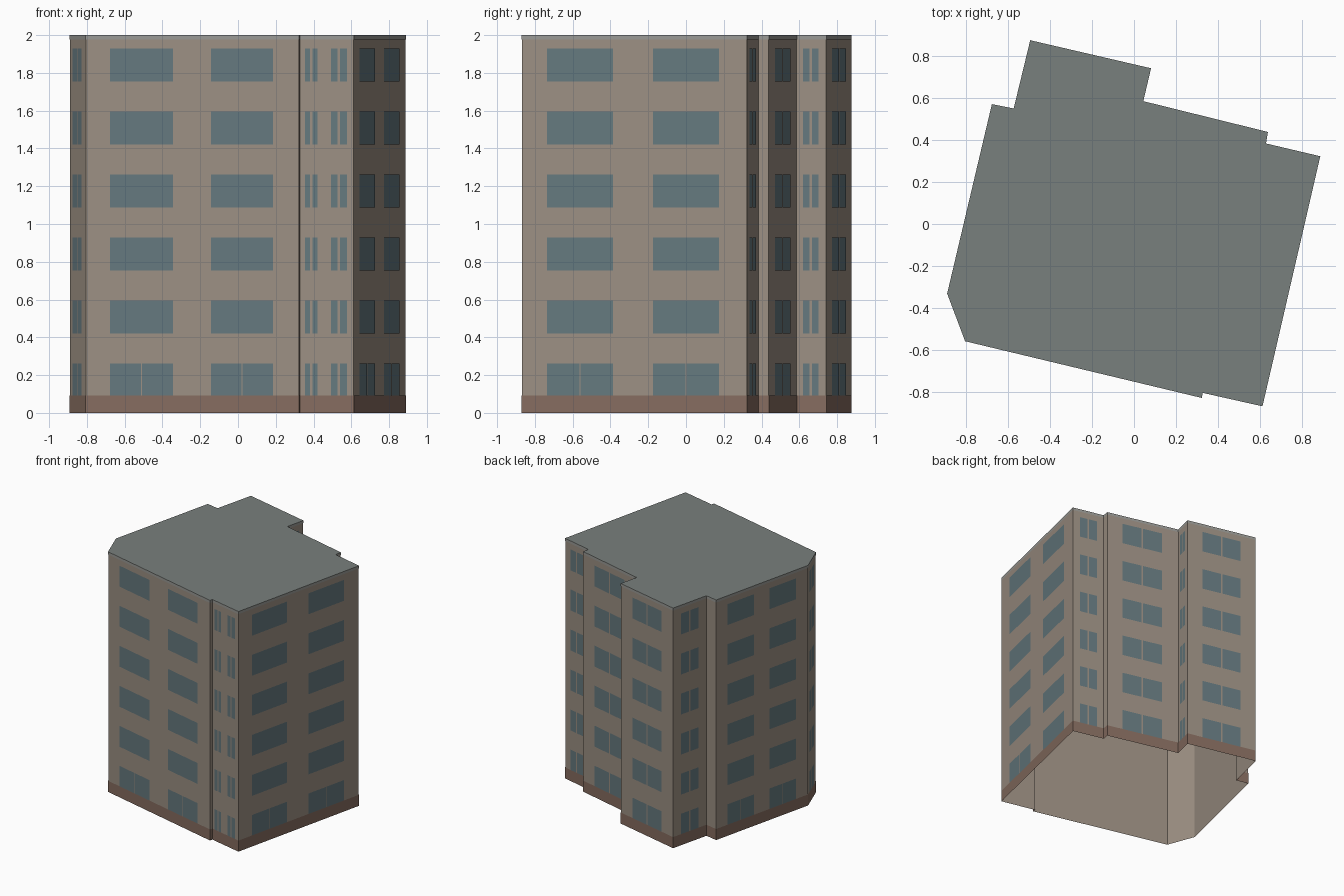
import bpy
from mathutils import Vector

if "Cube" in bpy.data.objects:
    bpy.data.objects.remove(bpy.data.objects["Cube"])

HEIGHT, FLOORS, PITCH = 2.0, 6, 0.3335
SILL, WIN_H, LIFT = 0.088, 0.174, 0.002

# Footprint, counter-clockwise from the front left corner
PLAN = [Vector(p) for p in (
    (-0.805, -0.558), (0.322, -0.828), (0.327, -0.804), (0.612, -0.868),
    (0.887, 0.322), (0.628, 0.383), (0.637, 0.438), (0.042, 0.585),
    (0.079, 0.742), (-0.494, 0.875), (-0.573, 0.549), (-0.677, 0.570),
    (-0.890, -0.332))]
N = len(PLAN)

# Windows per wall: (start, end) fractions, and whether every floor is split
WINDOWS = {
    0: ([(0.114, 0.409), (0.587, 0.880)], False),
    2: ([(0.095, 0.335), (0.580, 0.875)], True),
    3: ([(0.111, 0.404), (0.582, 0.876)], False),
    4: ([(0.22, 0.77)], True),
    6: ([(0.21, 0.77)], True),
    7: ([(0.22, 0.75)], True),
    8: ([(0.22, 0.78)], True),
    9: ([(0.235, 0.75)], True),
    11: ([(0.12, 0.41), (0.58, 0.87)], False),
    12: ([(0.20, 0.76)], True),
}


def material(name, rgb):
    mat = bpy.data.materials.new(name)
    mat.diffuse_color = (*rgb, 1)
    mat.use_nodes = True
    mat.node_tree.nodes["Principled BSDF"].inputs["Base Color"].default_value = mat.diffuse_color
    return mat


def add_mesh(name, verts, faces, mat):
    mesh = bpy.data.meshes.new(name)
    mesh.from_pydata(verts, [], faces)
    mesh.materials.append(mat)
    obj = bpy.data.objects.new(name, mesh)
    bpy.context.collection.objects.link(obj)
    return obj


def normal(i):
    d = (PLAN[(i + 1) % N] - PLAN[i % N]).normalized()
    return Vector((d.y, -d.x))


def outline(offset):
    """Footprint pushed outwards with mitred corners."""
    pts = []
    for i, p in enumerate(PLAN):
        a, b = normal(i - 1), normal(i)
        pts.append(p + (a + b) * offset / (1 + a.dot(b)))
    return pts


def ring(name, offset, z0, z1, mat):
    """Open band of wall following the footprint."""
    pts = outline(offset)
    verts = [(p.x, p.y, z) for z in (z0, z1) for p in pts]
    faces = [(i, (i + 1) % N, (i + 1) % N + N, i + N) for i in range(N)]
    return add_mesh(name, verts, faces, mat)


wall_mat = material("wall", (0.33, 0.275, 0.225))
base_mat = material("base", (0.235, 0.15, 0.115))
glass_mat = material("glass", (0.13, 0.19, 0.21))
roof_mat = material("roof", (0.19, 0.215, 0.205))
trim_mat = material("trim", (0.32, 0.32, 0.30))

# Wall shell, open underneath
ring("walls", 0, 0, HEIGHT, wall_mat)

# Plinth and roof edge bands
ring("base_band", LIFT, 0, 0.092, base_mat)
ring("roof_edge", LIFT, 1.978, HEIGHT, trim_mat)

# Flat roof
add_mesh("roof", [(p.x, p.y, HEIGHT) for p in outline(LIFT)],
         [tuple(range(N))], roof_mat)

# Window panes, one object per wall
for wall, (spans, split) in WINDOWS.items():
    a, b = PLAN[wall], PLAN[(wall + 1) % N]
    length = (b - a).length
    out = normal(wall) * LIFT
    verts, faces = [], []
    for floor in range(FLOORS):
        z0 = max(SILL + floor * PITCH, 0.092)
        z1 = SILL + floor * PITCH + WIN_H
        for s, e in spans:
            mid = (s + e) / 2
            gap = (0.006 if split else 0.003) / length
            panes = [(s, mid - gap), (mid + gap, e)]
            if not split and floor > 0:
                panes = [(s, e)]
            for u, v in panes:
                p, q = a.lerp(b, u) + out, a.lerp(b, v) + out
                k = len(verts)
                verts += [(p.x, p.y, z0), (q.x, q.y, z0),
                          (q.x, q.y, z1), (p.x, p.y, z1)]
                faces.append((k, k + 1, k + 2, k + 3))
    add_mesh(f"windows_wall_{wall}", verts, faces, glass_mat)
